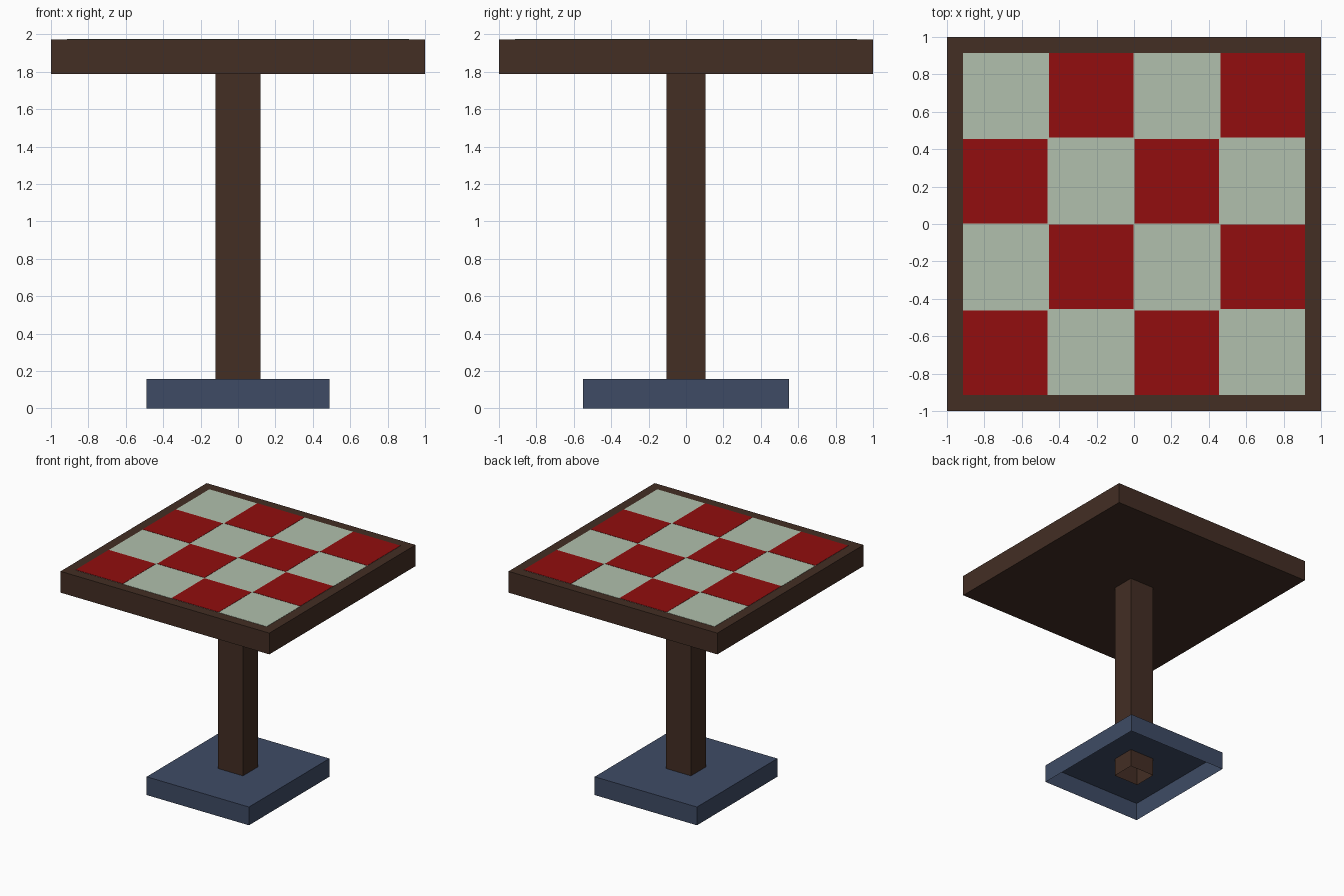
import bpy
import bmesh
from mathutils import Vector

cube = bpy.data.objects.get("Cube")
if cube:
    bpy.data.objects.remove(cube, do_unlink=True)


def material(name, rgb):
    """Flat material from an 8-bit display colour."""
    linear = [((c / 255 + 0.055) / 1.055) ** 2.4 if c > 10 else c / 255 / 12.92 for c in rgb]
    mat = bpy.data.materials.new(name)
    mat.use_nodes = True
    mat.diffuse_color = (*linear, 1)
    mat.node_tree.nodes["Principled BSDF"].inputs["Base Color"].default_value = (*linear, 1)
    return mat


wood = material("dark_wood", (67, 46, 36))
pale = material("pale_green", (177, 192, 173))
red = material("deep_red", (146, 13, 14))
slate = material("slate_blue", (62, 75, 101))


def box(name, mat, half_x, half_y, bottom, top, x=0, y=0, open_bottom=False, open_top=False):
    """Box standing between two heights, optionally without its end faces."""
    bm = bmesh.new()
    bmesh.ops.create_cube(bm, size=2)
    bmesh.ops.scale(bm, vec=Vector((half_x, half_y, (top - bottom) / 2)), verts=bm.verts)
    bmesh.ops.translate(bm, vec=Vector((x, y, (top + bottom) / 2)), verts=bm.verts)
    bm.normal_update()
    ends = [f for f in bm.faces
            if (open_bottom and f.normal.z < -0.5) or (open_top and f.normal.z > 0.5)]
    bmesh.ops.delete(bm, geom=ends, context="FACES")
    mesh = bpy.data.meshes.new(name)
    bm.to_mesh(mesh)
    bm.free()
    mesh.materials.append(mat)
    obj = bpy.data.objects.new(name, mesh)
    bpy.context.collection.objects.link(obj)
    return obj


BASE_TOP = 0.158
SLAB_BOTTOM, SLAB_TOP = 1.788, 1.972

# Hollow foot and the open post running through it to the floor
box("base", slate, 0.49, 0.55, 0, BASE_TOP, open_bottom=True)
box("post", wood, 0.12, 0.103, 0, SLAB_BOTTOM, open_bottom=True, open_top=True)

# Table top with a pale playing field
box("table_top", wood, 1, 1, SLAB_BOTTOM, SLAB_TOP)
box("board_field", pale, 0.915, 0.915, SLAB_TOP, SLAB_TOP + 0.002, open_bottom=True)

# Red squares on alternate cells
TILE = 0.226
centres = (-0.689, -0.229, 0.229, 0.689)
for row, y in enumerate(centres):
    for col, x in enumerate(centres):
        if (row + col) % 2 == 0:
            box(f"red_square_{row}_{col}", red, TILE, TILE,
                SLAB_TOP + 0.002, SLAB_TOP + 0.004, x, y, open_bottom=True)
